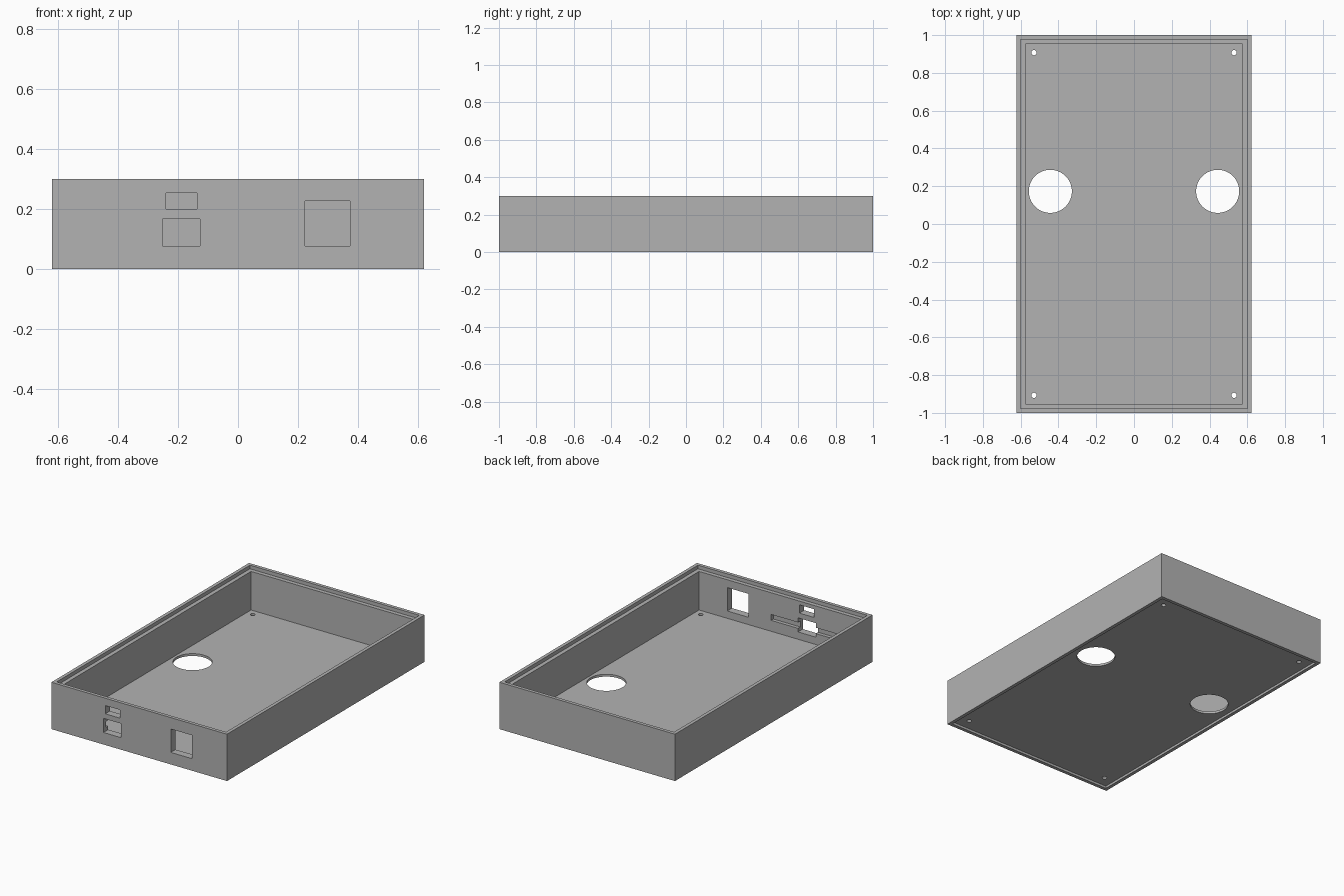
import bpy

old = bpy.data.objects.get("Cube")
if old:
    bpy.data.objects.remove(old, do_unlink=True)

grey = bpy.data.materials.new("plain grey")
grey.use_nodes = True
colour = (0.45, 0.45, 0.45, 1)
grey.diffuse_color = colour
grey.node_tree.nodes["Principled BSDF"].inputs["Base Color"].default_value = colour

HALF_X, HALF_Y, HEIGHT = 0.622, 1.0, 0.3


def box(name, x0, x1, y0, y1, z0, z1):
    bpy.ops.mesh.primitive_cube_add(size=1)
    ob = bpy.context.object
    ob.name = name
    ob.scale = (x1 - x0, y1 - y0, z1 - z0)
    ob.location = ((x0 + x1) / 2, (y0 + y1) / 2, (z0 + z1) / 2)
    bpy.ops.object.transform_apply(location=True, rotation=False, scale=True)
    return ob


def inset_box(name, inset, z0, z1):
    x, y = HALF_X - inset, HALF_Y - inset
    return box(name, -x, x, -y, y, z0, z1)


def drill(name, x, y, radius, sides):
    bpy.ops.mesh.primitive_cylinder_add(vertices=sides, radius=radius, depth=0.2,
                                        location=(x, y, 0))
    ob = bpy.context.object
    ob.name = name
    return ob


# Solid tray body
tray = inset_box("open_tray", 0, 0, HEIGHT)
tray.data.materials.append(grey)

# Main cavity, lid ledge around the rim, shallow recess underneath
cutters = [
    inset_box("cavity_cutter", 0.048, 0.03, 0.4),
    inset_box("ledge_cutter", 0.022, 0.277, 0.4),
    inset_box("underside_cutter", 0.022, -0.1, 0.015),
]

# Front wall ports
for name, x0, x1, z0, z1 in (
    ("small_port", -0.24, -0.137, 0.2, 0.253),
    ("middle_port", -0.253, -0.127, 0.077, 0.167),
    ("square_port", 0.224, 0.374, 0.077, 0.227),
):
    cutters.append(box(name + "_cutter", x0, x1, -1.1, -0.9, z0, z1))

# Board slot in the inner face of the front wall
cutters.append(box("board_slot_cutter", -0.444, 0.064, -0.975, -0.9, 0.1, 0.138))

# Large floor holes and corner screw holes
for side in (-1, 1):
    cutters.append(drill("floor_hole_cutter", side * 0.443, 0.173, 0.114, 64))
    for end in (-1, 1):
        cutters.append(drill("screw_hole_cutter", side * 0.53, end * 0.907, 0.014, 24))

for cutter in cutters:
    cutter.hide_render = True
    bpy.ops.object.select_all(action='DESELECT')
    tray.select_set(True)
    bpy.context.view_layer.objects.active = tray
    mod = tray.modifiers.new("cut", 'BOOLEAN')
    mod.operation = 'DIFFERENCE'
    mod.solver = 'EXACT'
    mod.object = cutter
    bpy.ops.object.modifier_apply(modifier=mod.name)
    bpy.data.objects.remove(cutter, do_unlink=True)

# Smooth hole walls, sharp box edges
bpy.ops.object.shade_smooth_by_angle(angle=0.5)
